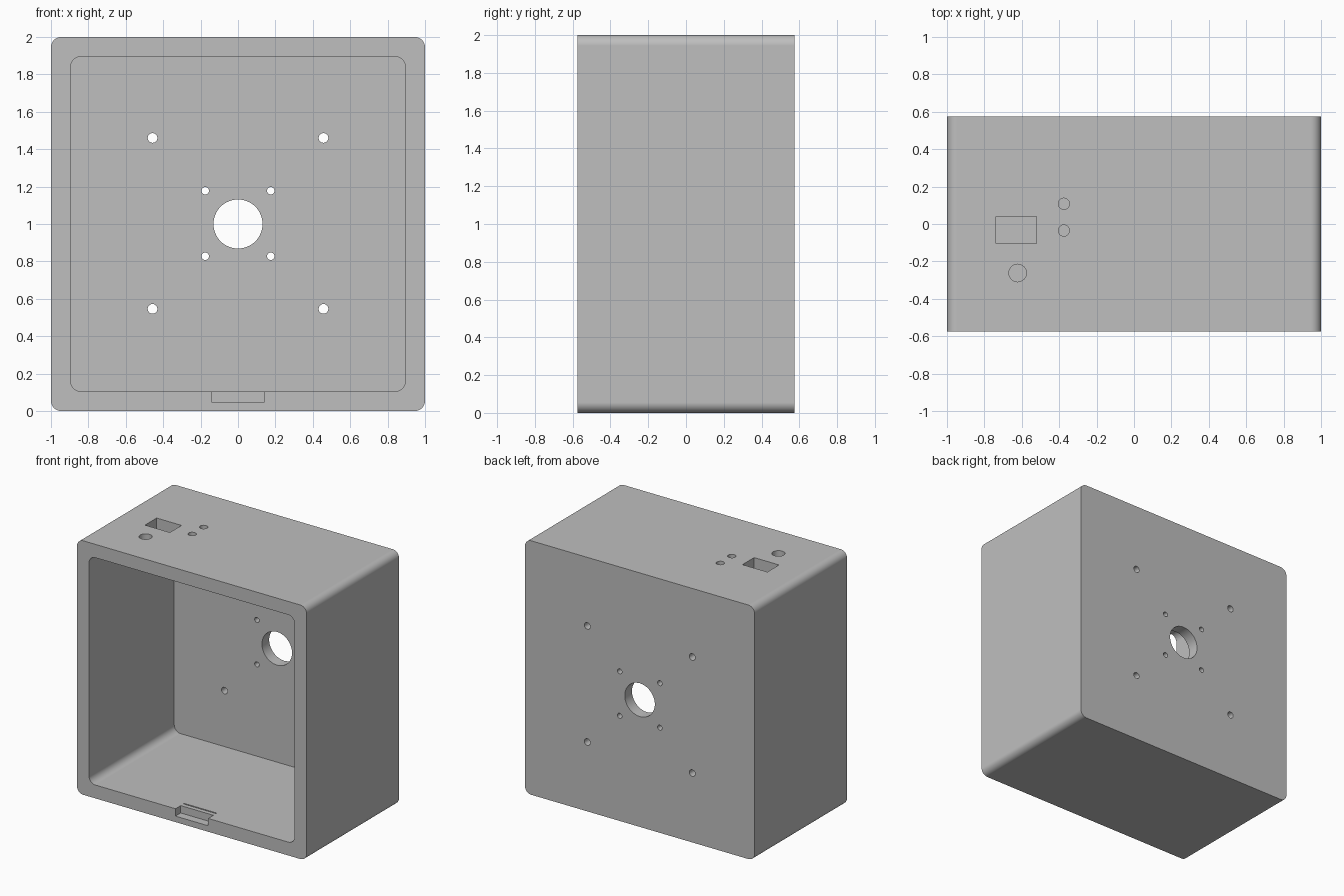
import bpy
import bmesh
from math import sin, cos, pi, radians
from mathutils import Vector

cube = bpy.data.objects.get("Cube")
if cube:
    bpy.data.objects.remove(cube, do_unlink=True)

DEPTH = 1.15
FRONT, BACK = -DEPTH / 2, DEPTH / 2
WALL = 0.105
BACK_WALL = 0.09


def circle(cx, cy, r, n=32):
    return [(cx + r * cos(2 * pi * i / n), cy + r * sin(2 * pi * i / n)) for i in range(n)]


def rounded_rect(x0, x1, y0, y1, r=0, steps=10):
    if r == 0:
        return [(x0, y0), (x1, y0), (x1, y1), (x0, y1)]
    corners = [(x1 - r, y1 - r), (x0 + r, y1 - r), (x0 + r, y0 + r), (x1 - r, y0 + r)]
    pts = []
    for q, (cx, cy) in enumerate(corners):
        for i in range(steps + 1):
            a = pi / 2 * (q + i / steps)
            pts.append((cx + r * cos(a), cy + r * sin(a)))
    return pts


def prism(bm, outline, start, end, axis):
    """Extrude a 2D outline along y (outline in x, z) or z (outline in x, y)."""
    def place(p, d):
        return Vector((p[0], d, p[1])) if axis == "y" else Vector((p[0], p[1], d))
    a = [bm.verts.new(place(p, start)) for p in outline]
    b = [bm.verts.new(place(p, end)) for p in outline]
    bm.faces.new(a)
    bm.faces.new(b[::-1])
    n = len(outline)
    for i in range(n):
        j = (i + 1) % n
        bm.faces.new((a[i], b[i], b[j], a[j]))


def make_object(name, parts):
    bm = bmesh.new()
    for part in parts:
        prism(bm, *part)
    bmesh.ops.recalc_face_normals(bm, faces=bm.faces)
    mesh = bpy.data.meshes.new(name)
    bm.to_mesh(mesh)
    bm.free()
    obj = bpy.data.objects.new(name, mesh)
    bpy.context.collection.objects.link(obj)
    return obj


# Housing block with rounded long edges
housing = make_object("housing", [
    (rounded_rect(-1, 1, 0, 2, 0.055), FRONT, BACK, "y")])

# Open cavity
cavity = make_object("cavity_cutter", [
    (rounded_rect(-1 + WALL, 1 - WALL, WALL, 2 - WALL, 0.055),
     FRONT - 0.1, BACK - BACK_WALL, "y")])

# Back wall: centre opening, four small and four larger screw holes
openings = [(circle(0, 1, 0.131, 64), BACK - 0.2, BACK + 0.1, "y")]
for spread, radius in ((0.175, 0.02), (0.457, 0.026)):
    for sx in (-1, 1):
        for sz in (-1, 1):
            openings.append((circle(sx * spread, 1.003 + sz * spread, radius, 24),
                             BACK - 0.2, BACK + 0.1, "y"))

# Top wall: socket cutout and round holes
openings.append((rounded_rect(-0.737, -0.52, -0.105, 0.04), 1.8, 2.1, "z"))
for x, y, r in ((-0.622, -0.262, 0.047), (-0.375, 0.108, 0.03), (-0.375, -0.035, 0.03)):
    openings.append((circle(x, y, r), 1.8, 2.1, "z"))

# Bottom wall: front latch notch and the narrow slot behind it
for y0, y1 in ((FRONT - 0.1, FRONT + 0.065), (FRONT + 0.1, FRONT + 0.11)):
    openings.append((rounded_rect(-0.142, 0.142, y0, y1), 0.047, 0.2, "z"))
holes = make_object("holes_cutter", openings)

for cutter in (cavity, holes):
    cutter.hide_render = True
    mod = housing.modifiers.new(cutter.name, "BOOLEAN")
    mod.operation = "DIFFERENCE"
    mod.solver = "EXACT"
    mod.object = cutter

# Bake the cuts and drop the cutters
bpy.context.view_layer.update()
graph = bpy.context.evaluated_depsgraph_get()
baked = bpy.data.meshes.new_from_object(housing.evaluated_get(graph))
housing.modifiers.clear()
housing.data = baked
for cutter in (cavity, holes):
    bpy.data.objects.remove(cutter, do_unlink=True)

# Plain grey finish
grey = bpy.data.materials.new("plain grey")
grey.use_nodes = True
colour = (0.52, 0.52, 0.52, 1)
grey.diffuse_color = colour
grey.node_tree.nodes["Principled BSDF"].inputs["Base Color"].default_value = colour
baked.materials.clear()
baked.materials.append(grey)
for face in baked.polygons:
    face.material_index = 0

# Smooth rounded corners, flat walls
bpy.ops.object.select_all(action="DESELECT")
housing.select_set(True)
bpy.context.view_layer.objects.active = housing
bpy.ops.object.shade_smooth_by_angle(angle=radians(30))
normals = housing.modifiers.new("flat_walls", "WEIGHTED_NORMAL")
normals.keep_sharp = True
